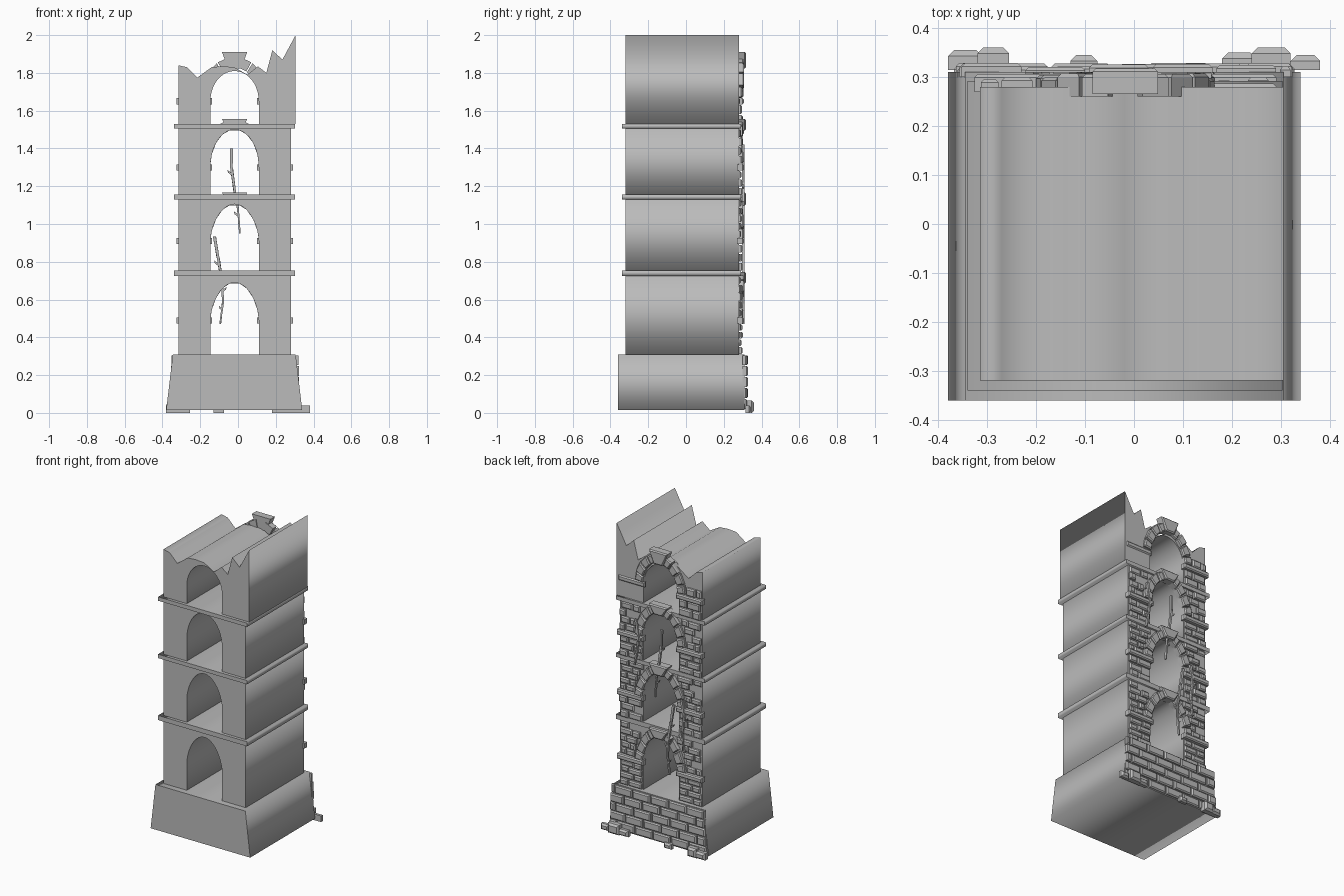
import bpy, bmesh, math, random

if "Cube" in bpy.data.objects:
    bpy.data.objects.remove(bpy.data.objects["Cube"])

random.seed(4)
stone_mat = bpy.data.materials.new("grey stone")
stone_mat.diffuse_color = (0.5, 0.5, 0.5, 1)
stone_mat.use_nodes = True
stone_mat.node_tree.nodes["Principled BSDF"].inputs["Base Color"].default_value = stone_mat.diffuse_color

CX, HALF = -0.018, 0.128           # arch centre and half width
LEFT, RIGHT = -0.315, 0.28         # wall sides
FRONT, BACK = -0.32, 0.28          # wall depth
RING = 0.055                       # arch ring thickness


def finish(name, bm):
    bmesh.ops.recalc_face_normals(bm, faces=bm.faces)
    mesh = bpy.data.meshes.new(name)
    bm.to_mesh(mesh)
    bm.free()
    mesh.materials.append(stone_mat)
    ob = bpy.data.objects.new(name, mesh)
    bpy.context.collection.objects.link(ob)
    return ob


def extrude_profile(name, pts, y0, y1):
    """Extrude an x-z outline in depth: sides smooth, end caps crisp."""
    bm = bmesh.new()
    a = [bm.verts.new((x, y0, z)) for x, z in pts]
    b = [bm.verts.new((x, y1, z)) for x, z in pts]
    caps = [bm.faces.new(a), bm.faces.new(b[::-1])]
    n = len(pts)
    for i in range(n):
        bm.faces.new((a[i], b[i], b[(i + 1) % n], a[(i + 1) % n])).smooth = True
    for cap in caps:
        for e in cap.edges:
            e.smooth = False
    return finish(name, bm)


def stone(bm, pts, y0, y1, c=0.007):
    """Stone with chamfered outer face, from a convex x-z outline."""
    mx = sum(p[0] for p in pts) / len(pts)
    mz = sum(p[1] for p in pts) / len(pts)

    def inset(v, m):
        return v - math.copysign(min(c, abs(v - m) * 0.5), v - m)
    rings = [[bm.verts.new((x, y0, z)) for x, z in pts],
             [bm.verts.new((x, y1 - c, z)) for x, z in pts],
             [bm.verts.new((inset(x, mx), y1, inset(z, mz))) for x, z in pts]]
    bm.faces.new(rings[0])
    bm.faces.new(rings[2][::-1])
    n = len(pts)
    for r, s in zip(rings, rings[1:]):
        for i in range(n):
            bm.faces.new((r[i], s[i], s[(i + 1) % n], r[(i + 1) % n]))


def brick(bm, x0, x1, z0, z1, y0, y1, c=0.007):
    stone(bm, [(x0, z0), (x1, z0), (x1, z1), (x0, z1)], y0, y1, c)


def arch_point(t, spring, apex, power, grow=0.0):
    return (CX + (HALF + grow) * math.cos(t),
            spring + (apex - spring + grow) * max(0, math.sin(t)) ** power)


# Battered base
extrude_profile("base", [(-0.38, 0.015), (-0.345, 0.31), (0.305, 0.31), (0.34, 0.015)], -0.36, 0.31)

# Running-bond facing on the back of the base
bm = bmesh.new()
rows, step = 5, 0.13
h = 0.29 / rows
for r in range(rows):
    z0 = 0.018 + r * h
    lo, hi = -0.372 + 0.004 * r, 0.332 - 0.002 * r
    x = lo - (step / 2 if r % 2 else 0)
    while x < hi - 0.02:
        a, b = max(x, lo), min(x + step, hi)
        brick(bm, a + 0.004, b - 0.004, z0 + 0.003, z0 + h - 0.003, 0.30,
              0.324 + random.uniform(-0.004, 0.006))
        x += step
finish("base_bricks", bm)

# Loose stones at the foot
bm = bmesh.new()
for x0, x1, z1, y1 in [(-0.38, -0.31, 0.045, 0.355), (-0.32, -0.255, 0.06, 0.36),
                       (-0.13, -0.075, 0.035, 0.345), (0.18, 0.25, 0.04, 0.35),
                       (0.24, 0.32, 0.065, 0.36), (0.32, 0.38, 0.04, 0.345)]:
    brick(bm, x0, x1, 0, z1, 0.315, y1, 0.012)
finish("foot_stones", bm)

# Broken skyline of the top storey, right to left
skyline = [(0.305, 1.53), (0.305, 2.0), (0.235, 1.87), (0.182, 1.92), (0.15, 1.80),
           (0.105, 1.835), (0.05, 1.79), (-0.02, 1.83), (-0.08, 1.835), (-0.14, 1.83),
           (-0.215, 1.775), (-0.27, 1.83), (-0.315, 1.84), (-0.315, 1.53)]

# floor, ceiling, arch spring, arch apex, arch curve power, keystone top
storeys = [(0.31, 0.73, 0.49, 0.69, 1.2, 0.745),
           (0.75, 1.135, 0.91, 1.105, 1.2, 1.167),
           (1.15, 1.51, 1.30, 1.50, 1.0, 1.556),
           (1.525, 1.85, 1.65, 1.81, 1.0, 1.91)]

for k, (z0, z1, spring, apex, power, key_top) in enumerate(storeys):
    top_storey = k == 3
    # Wall with an arched passage
    if top_storey:
        outline = list(skyline)
    else:
        outline = [(RIGHT, z0), (RIGHT, z1), (LEFT, z1), (LEFT, z0)]
    outline.append((CX - HALF, z0))
    outline += [arch_point(math.pi * (1 - i / 20), spring, apex, power) for i in range(21)]
    outline.append((CX + HALF, z0))
    extrude_profile(f"storey_wall_{k + 1}", outline, FRONT, BACK)

    # Arch ring stones and keystone
    bm = bmesh.new()
    lift = 0.02 if top_storey else 0.0
    n = 9
    for i in range(n):
        if i == n // 2:
            continue
        t0 = math.pi * i / n + 0.02 + (0.08 if i == 0 else 0)
        t1 = math.pi * (i + 1) / n - 0.02 - (0.08 if i == n - 1 else 0)
        pts = [arch_point(t0, spring, apex + lift, power),
               arch_point(t0, spring, apex + lift, power, RING),
               arch_point(t1, spring, apex + lift, power, RING),
               arch_point(t1, spring, apex + lift, power)]
        stone(bm, pts, 0.26, 0.302 + random.uniform(-0.004, 0.006))
    key_low = apex + lift - 0.006
    stone(bm, [(CX - 0.034, key_low), (CX + 0.034, key_low),
               (CX + 0.067, key_top), (CX - 0.067, key_top)], 0.265, 0.318)
    finish(f"arch_stones_{k + 1}", bm)

    # Pillar bricks in courses, and the impost blocks at the spring line
    bm = bmesh.new()
    for side, edge in ((-1, LEFT), (1, RIGHT)):
        jamb = CX + side * HALF
        a, b = sorted((edge + side * 0.011, jamb - side * 0.009))
        brick(bm, a, b, spring - 0.017, spring + 0.016, 0.27,
              0.287 if top_storey and side > 0 else 0.306)
        if top_storey and side > 0:
            continue
        spans = [(z0, spring - 0.017), (spring + 0.016, 1.72 if top_storey else z1 - 0.006)]
        for lo, hi in spans:
            count = max(1, round((hi - lo) / 0.045))
            dz = (hi - lo) / count
            for c in range(count):
                zb = lo + c * dz
                q = min(1, max(0, (zb - spring) / (apex - spring + RING)))
                reach = HALF if zb < spring else (HALF + RING) * math.cos(math.asin(q ** (1 / power)))
                inner = CX + side * (reach + 0.004)
                outer = edge + side * random.uniform(-0.01, 0.003)
                split = inner + (outer - inner) * (0.38 if c % 2 else 0.62)
                parts = [(inner, split), (split, outer)]
                if abs(outer - inner) < 0.09:
                    parts = [(inner, outer)]
                for p in parts:
                    x0, x1 = sorted(p)
                    if x1 - x0 > 0.02 and random.random() > 0.1:
                        brick(bm, x0 + 0.003, x1 - 0.003, zb + 0.003, zb + dz - 0.003,
                              0.27, 0.293 + random.uniform(-0.005, 0.008))
    finish(f"pillar_bricks_{k + 1}", bm)

# Ledges between the storeys
for k, (z0, z1) in enumerate([(0.725, 0.755), (1.13, 1.155), (1.505, 1.53)]):
    extrude_profile(f"ledge_{k + 1}", [(-0.34, z0), (-0.34, z1), (0.303, z1), (0.303, z0)], -0.34, 0.292)

# Dry vines with short thorns on the back
vines = [[(-0.035, 1.40), (-0.035, 1.30), (-0.015, 1.16), (0.0, 1.08), (0.01, 0.95)],
         [(-0.125, 0.935), (-0.105, 0.82), (-0.082, 0.68), (-0.08, 0.58), (-0.095, 0.47)],
         [(0.15, 1.42), (0.13, 1.32), (0.14, 1.22), (0.16, 1.12)],
         [(-0.18, 0.98), (-0.20, 0.88), (-0.185, 0.76), (-0.2, 0.64)]]
for k, path in enumerate(vines):
    bm = bmesh.new()
    y0, y1 = 0.296, 0.310
    widths = [0.008 - 0.004 * i / (len(path) - 1) for i in range(len(path))]
    for (p, w), (q, v) in zip(zip(path, widths), zip(path[1:], widths[1:])):
        stone(bm, [(p[0] - w, p[1]), (q[0] - v, q[1]), (q[0] + v, q[1]), (p[0] + w, p[1])], y0, y1, 0.002)
    for i, (x, z) in enumerate(path[1:-1]):
        s = 1 if i % 2 else -1
        stone(bm, [(x, z - 0.03), (x + s * 0.022, z - 0.012), (x + s * 0.018, z - 0.028), (x, z - 0.042)],
              y0, y1, 0.002)
    finish(f"vine_{k + 1}", bm)
